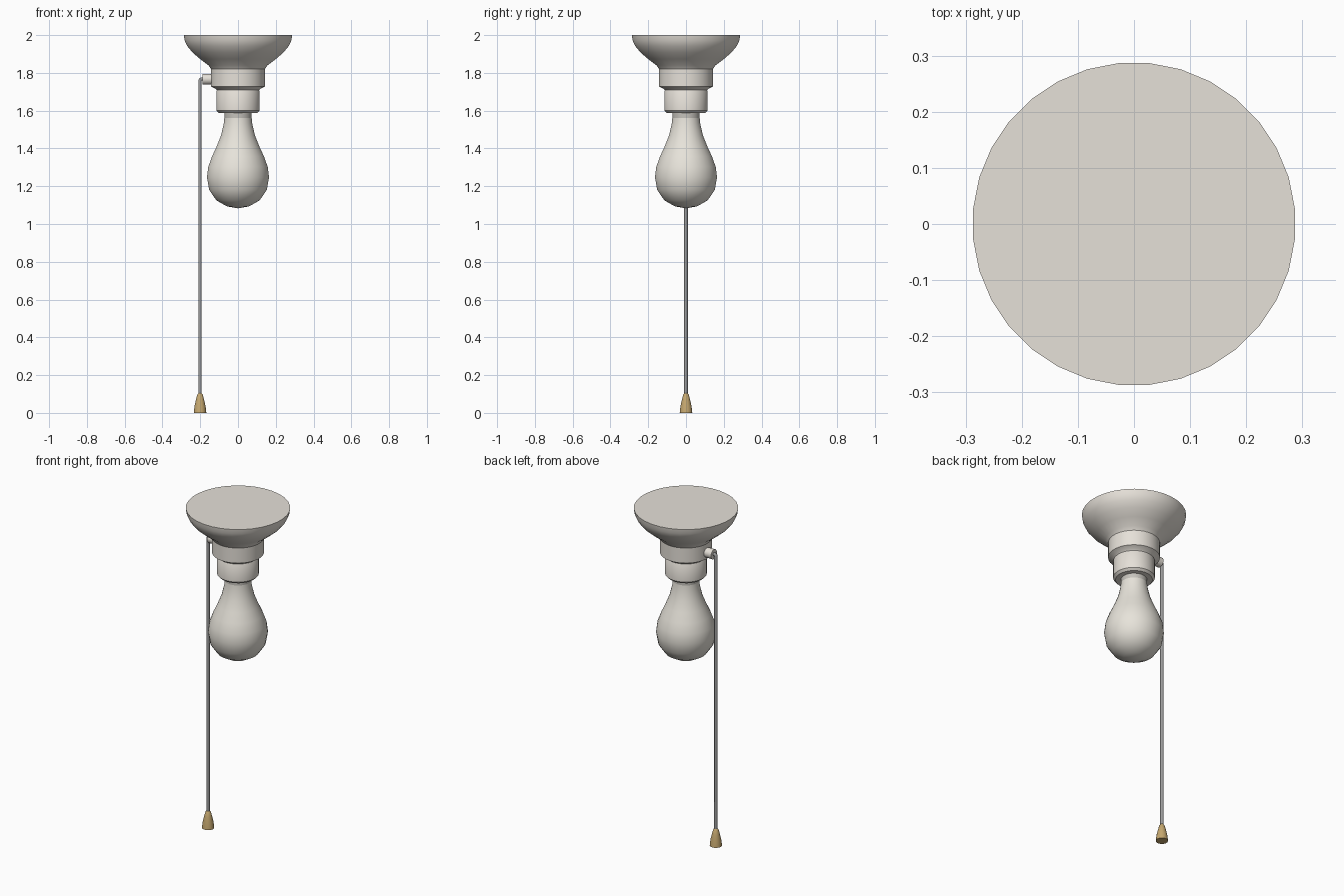
import bpy, bmesh, math
from mathutils import Vector

if "Cube" in bpy.data.objects:
    bpy.data.objects.remove(bpy.data.objects["Cube"])


def material(name, rgb):
    m = bpy.data.materials.new(name)
    m.diffuse_color = (*rgb, 1)
    m.use_nodes = True
    m.node_tree.nodes["Principled BSDF"].inputs["Base Color"].default_value = m.diffuse_color
    return m


PORCELAIN = material("porcelain", (0.79, 0.75, 0.69))
GLASS = material("frosted_glass", (0.83, 0.80, 0.73))
METAL = material("grey_metal", (0.56, 0.54, 0.50))
CORD = material("grey_cord", (0.33, 0.33, 0.33))
WOOD = material("tan_wood", (0.56, 0.39, 0.16))


def lathe(name, profile, mat, sides=32, origin=(0, 0, 0), axis=(0, 0, 1), angle=35):
    """Spin (radius, height) points around an axis; open ends get flat caps."""
    bm = bmesh.new()
    rot = Vector((0, 0, 1)).rotation_difference(Vector(axis))
    rings = []
    for r, h in profile:
        if r == 0:
            rings.append([bm.verts.new(rot @ Vector((0, 0, h)))] * sides)
            continue
        ring = []
        for i in range(sides):
            a = 2 * math.pi * (i + 0.5) / sides
            ring.append(bm.verts.new(rot @ Vector((r * math.cos(a), r * math.sin(a), h))))
        rings.append(ring)
    for lo, hi in zip(rings, rings[1:]):
        for i in range(sides):
            j = (i + 1) % sides
            bm.faces.new(dict.fromkeys((lo[i], lo[j], hi[j], hi[i])))
    for ring in (rings[0], rings[-1]):
        if ring[0] != ring[1]:
            bm.faces.new(ring)
    bmesh.ops.recalc_face_normals(bm, faces=bm.faces)
    me = bpy.data.meshes.new(name)
    bm.to_mesh(me)
    bm.free()
    me.materials.append(mat)
    ob = bpy.data.objects.new(name, me)
    ob.location = origin
    bpy.context.collection.objects.link(ob)
    bpy.ops.object.select_all(action='DESELECT')
    ob.select_set(True)
    bpy.context.view_layer.objects.active = ob
    bpy.ops.object.shade_smooth_by_angle(angle=math.radians(angle))
    return ob


# Ceiling canopy
lathe("ceiling_canopy", [(0.143, 1.82), (0.157, 1.84), (0.201, 1.873), (0.242, 1.908),
                         (0.270, 1.942), (0.284, 1.972), (0.288, 2.0)], PORCELAIN)

# Stepped lamp holder
lathe("upper_socket", [(0.112, 1.708), (0.118, 1.715), (0.143, 1.728), (0.143, 1.822)], PORCELAIN)
lathe("lower_socket", [(0.073, 1.587), (0.102, 1.587), (0.115, 1.600), (0.115, 1.705),
                       (0.108, 1.715)], PORCELAIN)

# Light bulb and the collar it screws into
lathe("bulb", [(0, 1.083), (0.058, 1.093), (0.115, 1.125), (0.153, 1.180), (0.165, 1.247),
               (0.158, 1.303), (0.138, 1.358), (0.113, 1.412), (0.090, 1.470),
               (0.076, 1.530), (0.073, 1.560)], GLASS)
lathe("bulb_collar", [(0.073, 1.560), (0.073, 1.595)], METAL)

# Side nozzle for the pull cord
lathe("cord_nozzle", [(0.029, -0.188), (0.029, -0.135)], PORCELAIN, 16,
      (0, 0, 1.766), (1, 0, 0))

# Pull cord: short horizontal piece, bend and long drop
curve = bpy.data.curves.new("pull_cord_path", 'CURVE')
curve.dimensions = '3D'
curve.bevel_depth = 0.010
curve.bevel_resolution = 1
curve.use_fill_caps = True
path = curve.splines.new('POLY')
points = [(-0.16, 1.768), (-0.192, 1.768), (-0.199, 1.765), (-0.201, 1.757), (-0.201, 0.08)]
path.points.add(len(points) - 1)
for p, (x, z) in zip(path.points, points):
    p.co = (x, 0, z, 1)
path.use_smooth = True
curve.materials.append(CORD)
cord = bpy.data.objects.new("pull_cord", curve)
bpy.context.collection.objects.link(cord)

# Wooden pull at the end of the cord
lathe("pull_knob", [(0.034, 0), (0.030, 0.035), (0.022, 0.070), (0.015, 0.096), (0.009, 0.104)],
      WOOD, 16, (-0.201, 0, 0), angle=40)
